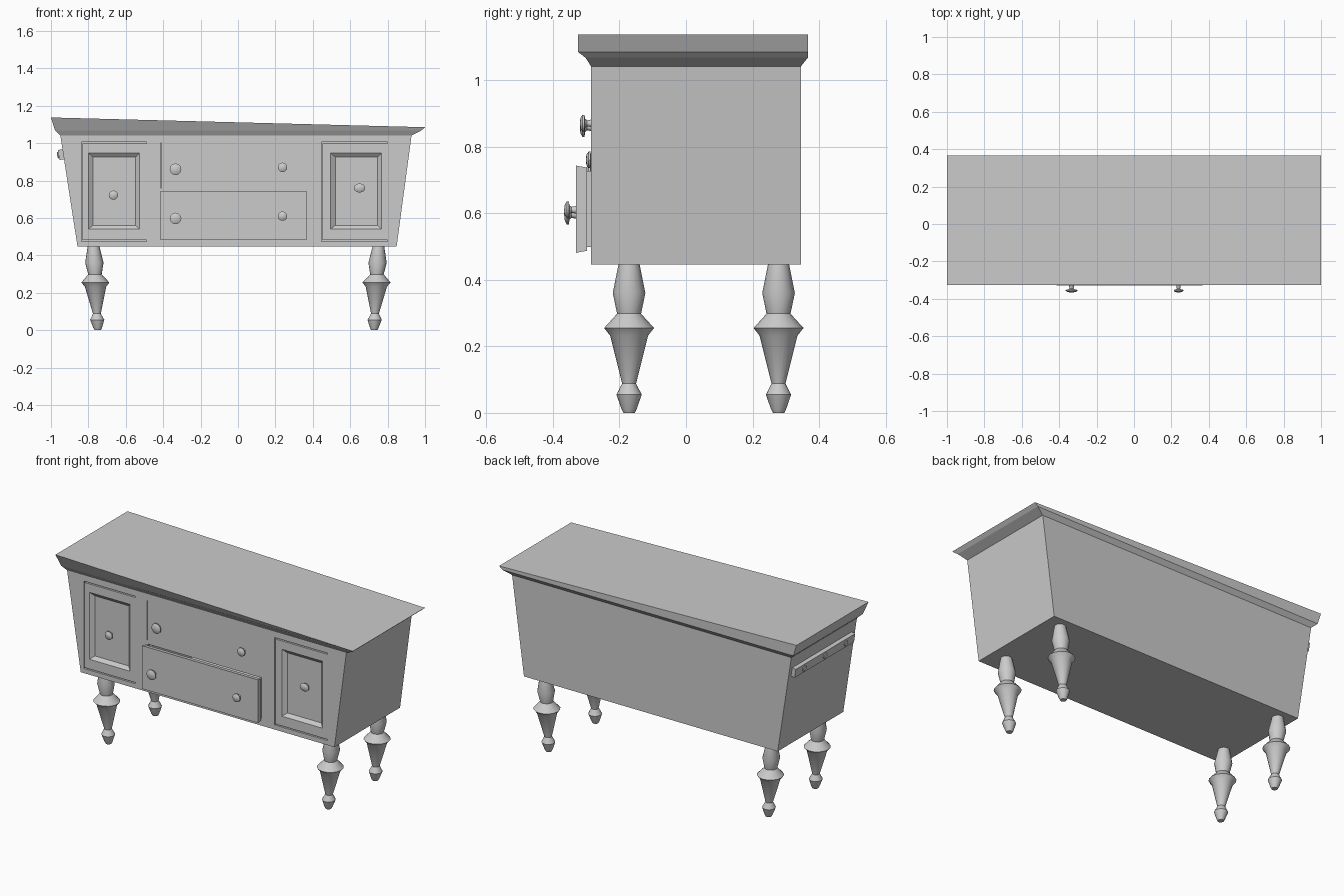
import bpy, bmesh, math
from mathutils import Matrix, Vector

if "Cube" in bpy.data.objects:
    bpy.data.objects.remove(bpy.data.objects["Cube"])


def finish(bm, name, smooth=None):
    bmesh.ops.recalc_face_normals(bm, faces=bm.faces)
    mesh = bpy.data.meshes.new(name)
    bm.to_mesh(mesh)
    bm.free()
    ob = bpy.data.objects.new(name, mesh)
    bpy.context.collection.objects.link(ob)
    if smooth:
        mesh.shade_smooth()
        mesh.set_sharp_from_angle(angle=math.radians(smooth))
    return ob


def ring_z(x0, x1, y0, y1, z, z_right=None):
    zr = z if z_right is None else z_right
    return [(x0, y0, z), (x1, y0, zr), (x1, y1, zr), (x0, y1, z)]


def ring_y(x0, x1, z0, z1, y):
    return [(x0, y, z0), (x1, y, z0), (x1, y, z1), (x0, y, z1)]


def add_loft(bm, rings):
    loops = [[bm.verts.new(p) for p in r] for r in rings]
    n = len(loops[0])
    for a, b in zip(loops, loops[1:]):
        for i in range(n):
            j = (i + 1) % n
            bm.faces.new((a[i], a[j], b[j], b[i]))
    bm.faces.new(loops[0])
    bm.faces.new(loops[-1])


def loft(name, rings, smooth=None):
    bm = bmesh.new()
    add_loft(bm, rings)
    return finish(bm, name, smooth)


def lathe(name, profile, matrix, sides=12):
    rings = []
    for r, h in profile:
        rings.append([matrix @ Vector((r * math.cos(2 * math.pi * i / sides),
                                       r * math.sin(2 * math.pi * i / sides), h))
                      for i in range(sides)])
    return loft(name, rings, 35)


FRONT = -0.285

# Tapered case
body = loft("cabinet_body", [ring_z(-0.858, 0.848, FRONT, 0.345, 0.446),
                             ring_z(-0.95, 0.928, FRONT, 0.345, 1.042)])

# Door pockets, upper drawer seam and lower drawer cavity
doors = {"left": (-0.837, -0.49, -0.80, -0.527), "right": (0.446, 0.80, 0.495, 0.767)}
bm = bmesh.new()
for x0, x1, _, _ in doors.values():
    add_loft(bm, [ring_y(x0, x1, 0.474, 1.005, -0.4), ring_y(x0, x1, 0.474, 1.005, -0.255)])
add_loft(bm, [ring_y(-0.414, -0.409, 0.76, 1.0, -0.4), ring_y(-0.414, -0.409, 0.76, 1.0, -0.27)])
add_loft(bm, [ring_y(-0.407, 0.359, 0.49, 0.737, -0.4), ring_y(-0.407, 0.359, 0.49, 0.737, 0.2)])
cutter = finish(bm, "opening_cutter")
cutter.hide_render = True
cutter.hide_viewport = True
mod = body.modifiers.new("openings", 'BOOLEAN')
mod.object = cutter
mod.solver = 'EXACT'

# Worktop: flared moulding with a top that slopes down to the right
loft("worktop", [ring_z(-0.95, 0.928, FRONT, 0.345, 1.041),
                 ring_z(-0.978, 0.98, -0.302, 0.366, 1.067),
                 ring_z(-1.0, 1.0, -0.325, 0.367, 1.137, 1.085)])

# Doors with a sunken panel and bevelled surround
for side, (x0, x1, p0, p1) in doors.items():
    loft(side + "_door", [ring_y(x0 + 0.005, x1, 0.481, 0.998, -0.255),
                          ring_y(x0 + 0.005, x1, 0.481, 0.998, FRONT),
                          ring_y(p0, p1, 0.54, 0.947, FRONT),
                          ring_y(p0 + 0.025, p1 - 0.02, 0.56, 0.925, -0.267)])

# Lower drawer, slightly open: front slab and hollow box
loft("drawer_front", [ring_y(-0.414, 0.366, 0.481, 0.743, -0.33),
                      ring_y(-0.412, 0.364, 0.487, 0.737, -0.298)])
loft("drawer_box", [ring_z(-0.40, 0.352, -0.299, 0.15, 0.498),
                    ring_z(-0.40, 0.352, -0.299, 0.15, 0.727),
                    ring_z(-0.385, 0.337, -0.287, 0.135, 0.727),
                    ring_z(-0.385, 0.337, -0.287, 0.135, 0.512)])

# Knobs: x, z, mounting y, radius scale, vertical squash
knob_profile = [(0.014, -0.003), (0.011, 0.012), (0.017, 0.018), (0.031, 0.020),
                (0.031, 0.026), (0.020, 0.032), (0.004, 0.034)]
knobs = {"upper_left_knob": (-0.334, 0.86, FRONT, 1.0, 1.0),
         "upper_right_knob": (0.238, 0.87, FRONT, 0.82, 1.0),
         "lower_left_knob": (-0.334, 0.597, -0.332, 1.0, 1.0),
         "lower_right_knob": (0.238, 0.61, -0.332, 0.82, 1.0),
         "left_door_knob": (-0.666, 0.722, -0.267, 0.8, 1.0),
         "right_door_knob": (0.65, 0.76, -0.267, 0.97, 0.82)}
for name, (x, z, y, s, v) in knobs.items():
    m = (Matrix.Translation((x, y, z)) @ Matrix.Rotation(math.pi / 2, 4, 'X')
         @ Matrix.Diagonal((s, s * v, 1, 1)))
    lathe(name, knob_profile, m)

# Turned legs, leaning slightly outward toward the top
leg_profile = [(0.017, 0), (0.023, 0.012), (0.038, 0.055), (0.021, 0.088), (0.057, 0.232),
               (0.075, 0.255), (0.036, 0.298), (0.049, 0.36), (0.031, 0.45)]
for side, x, lean in (("left", -0.75, -0.05), ("right", 0.728, 0.05)):
    for end, y in (("front", -0.171), ("back", 0.278)):
        m = Matrix.Translation((x, y, 0))
        m[0][2] = lean
        lathe(end + "_" + side + "_leg", leg_profile, m, 16)

# Peg rail on the left side, parallel to the sloping wall
tilt = math.atan2(0.092, 0.596)
wall = Matrix.Translation((-0.935, 0.035, 0.94)) @ Matrix.Rotation(-tilt, 4, 'Y')
rail = loft("side_rail", [[wall @ Vector(p) for p in ring_z(-0.024, 0.003, -0.285, 0.285, z)]
                          for z in (-0.027, 0.027)])
for i, y in enumerate((-0.2, 0.0, 0.2)):
    m = wall @ Matrix.Translation((-0.022, y, 0)) @ Matrix.Rotation(-math.pi / 2, 4, 'Y')
    lathe("rail_peg_%d" % (i + 1), [(0.017, 0), (0.017, 0.007), (0.01, 0.01)], m)
